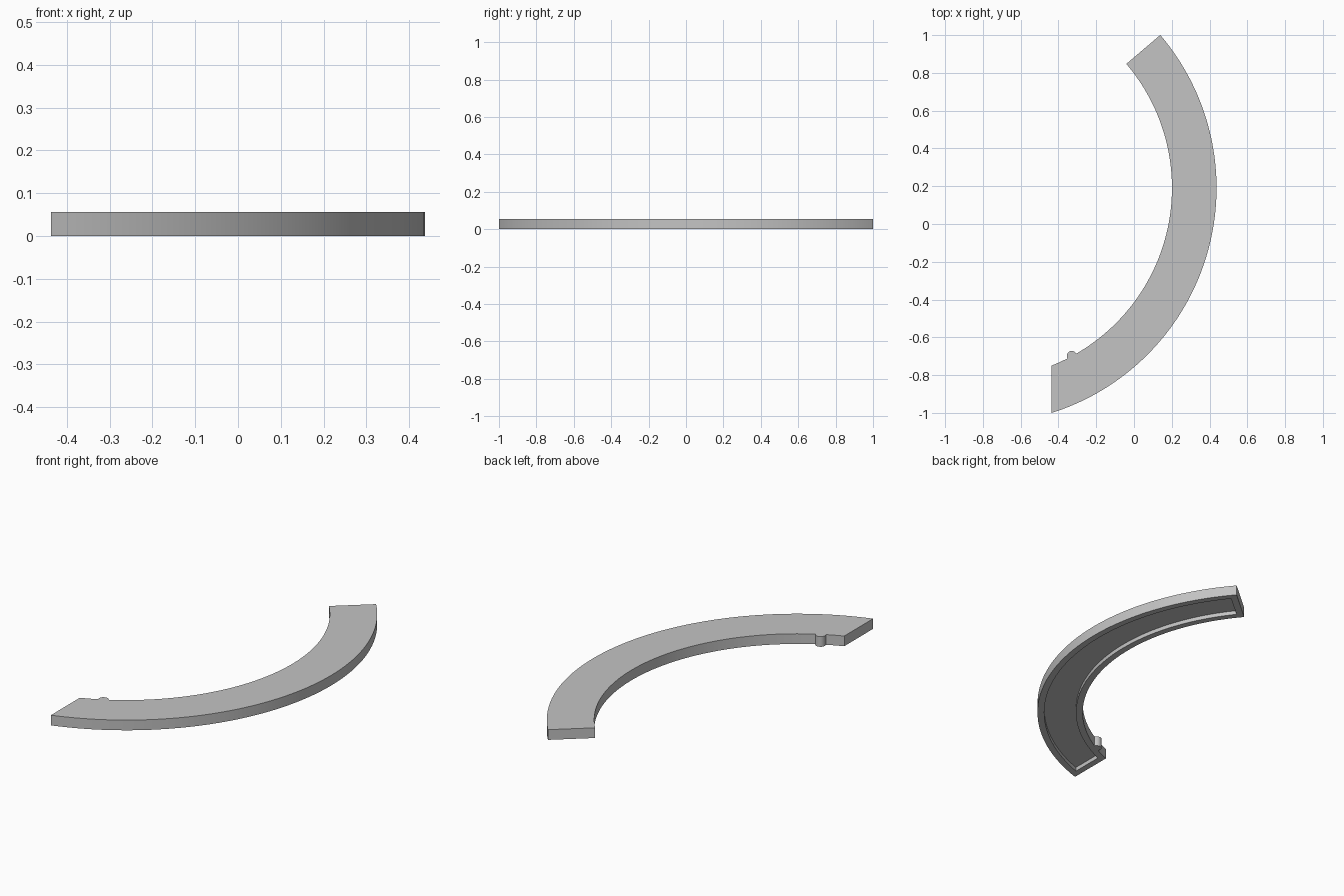
import bpy, bmesh, math

if "Cube" in bpy.data.objects:
    bpy.data.objects.remove(bpy.data.objects["Cube"])

CX, CY = -0.812, 0.191          # centre of the arc
R_OUT, R_IN = 1.249, 1.013
X_END = -0.437                  # straight cut at the lower end
A_END = math.radians(40.4)      # radial cut at the upper end
HEIGHT, DEPTH, RIM = 0.056, 0.022, 0.035
N = 72

grey = bpy.data.materials.new("light_grey")
grey.diffuse_color = (0.55, 0.55, 0.55, 1)
grey.use_nodes = True
grey.node_tree.nodes["Principled BSDF"].inputs["Base Color"].default_value = grey.diffuse_color


def outline(inset):
    """Closed band outline, moved inwards by inset: outer arc, then inner arc back."""
    pts = []
    for r, back in ((R_OUT - inset, False), (R_IN + inset, True)):
        a0 = -math.acos((X_END + inset - CX) / r)
        a1 = A_END - math.asin(inset / r)
        arc = [a0 + (a1 - a0) * i / N for i in range(N + 1)]
        if back:
            arc.reverse()
        pts += [(CX + r * math.cos(a), CY + r * math.sin(a)) for a in arc]
    return pts


def finish(bm, name):
    bmesh.ops.recalc_face_normals(bm, faces=bm.faces[:])
    me = bpy.data.meshes.new(name)
    bm.to_mesh(me)
    bm.free()
    me.materials.append(grey)
    ob = bpy.data.objects.new(name, me)
    bpy.context.collection.objects.link(ob)
    bpy.ops.object.select_all(action='DESELECT')
    ob.select_set(True)
    bpy.context.view_layer.objects.active = ob
    bpy.ops.object.shade_smooth_by_angle(angle=math.radians(30))
    return ob


# curved band with a shallow pocket in the underside
bm = bmesh.new()
loops = [[bm.verts.new((x, y, z)) for x, y in outline(inset)]
         for inset, z in ((0, HEIGHT), (0, 0), (RIM, 0), (RIM, DEPTH))]
M = len(loops[0])
for a, b in zip(loops, loops[1:]):          # side walls, rim, pocket walls
    for i in range(M):
        j = (i + 1) % M
        bm.faces.new((a[i], a[j], b[j], b[i]))
for lp in (loops[0], loops[3]):             # top and pocket ceiling
    for i in range(N):
        bm.faces.new((lp[i], lp[i + 1], lp[M - 2 - i], lp[M - 1 - i]))
finish(bm, "curved_band")

# small round locating pin on the inner edge
bm = bmesh.new()
bmesh.ops.create_cone(bm, cap_ends=True, segments=24, radius1=0.026, radius2=0.026, depth=HEIGHT)
bmesh.ops.translate(bm, verts=bm.verts[:], vec=(-0.33, -0.698, HEIGHT / 2))
finish(bm, "locating_pin")
